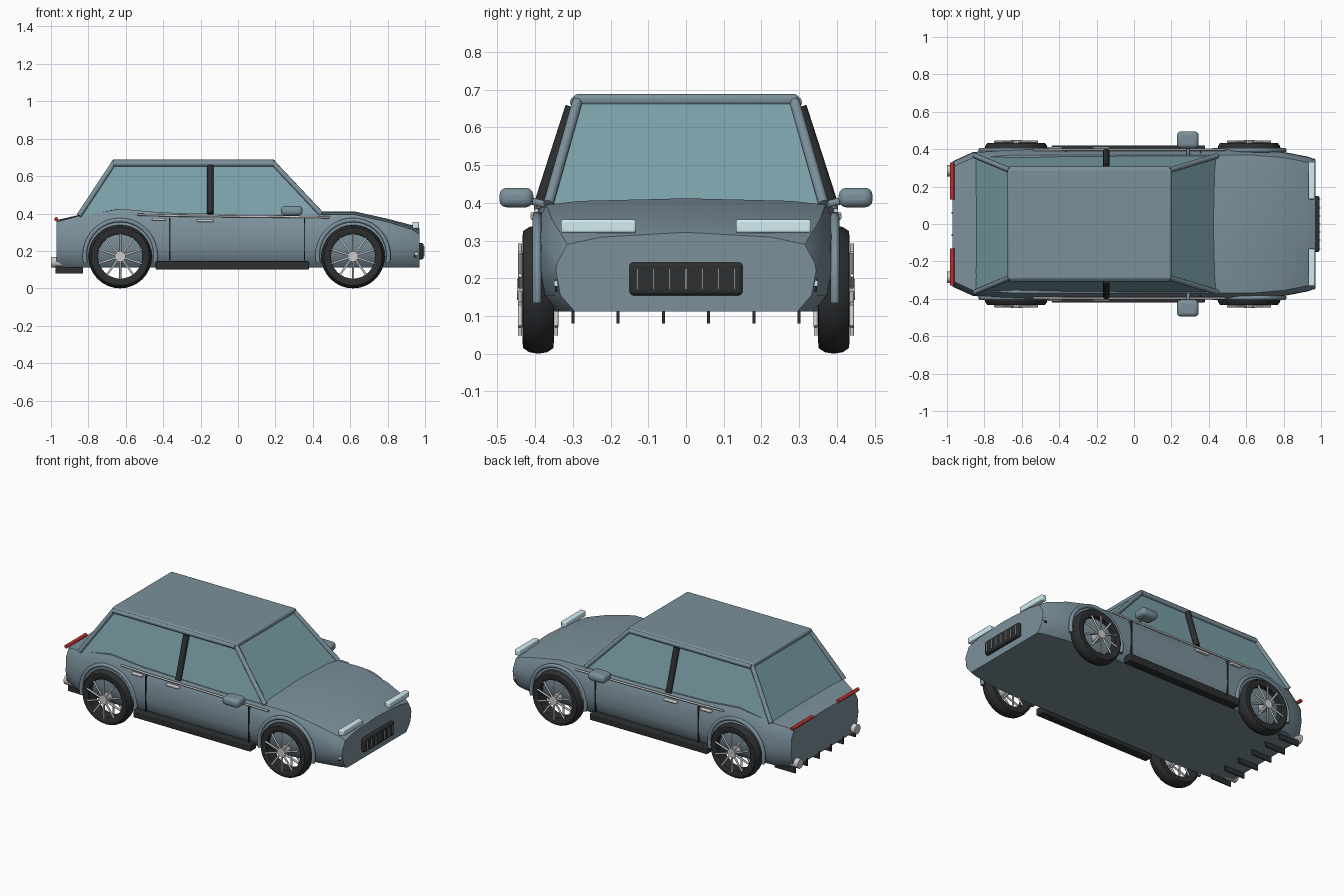
import bpy, bmesh
from math import pi, sin, cos, radians
from mathutils import Vector

if "Cube" in bpy.data.objects:
    bpy.data.objects.remove(bpy.data.objects["Cube"])


def mat(name, c):
    m = bpy.data.materials.new(name)
    m.diffuse_color = (*c, 1)
    m.use_nodes = True
    m.node_tree.nodes["Principled BSDF"].inputs["Base Color"].default_value = m.diffuse_color
    return m


PAINT = mat("paint", (0.20, 0.28, 0.33))
GLASS = mat("glass", (0.20, 0.36, 0.40))
BLACK = mat("black", (0.025, 0.028, 0.03))
CHROME = mat("chrome", (0.62, 0.63, 0.63))
LAMP = mat("lamp", (0.65, 0.85, 0.90))
RED = mat("red", (0.55, 0.03, 0.03))


def mesh(name, verts, faces, m, smooth=None):
    me = bpy.data.meshes.new(name)
    me.from_pydata(verts, [], faces)
    bm = bmesh.new()
    bm.from_mesh(me)
    bmesh.ops.recalc_face_normals(bm, faces=bm.faces)
    bm.to_mesh(me)
    bm.free()
    me.materials.append(m)
    ob = bpy.data.objects.new(name, me)
    bpy.context.collection.objects.link(ob)
    if smooth:
        me.shade_smooth()
        me.set_sharp_from_angle(angle=radians(smooth))
    return ob


def box(name, lo, hi, m, bevel=0.0):
    v = [(x, y, z) for x in (lo[0], hi[0]) for y in (lo[1], hi[1]) for z in (lo[2], hi[2])]
    f = [(0, 1, 3, 2), (4, 6, 7, 5), (0, 4, 5, 1), (2, 3, 7, 6), (0, 2, 6, 4), (1, 5, 7, 3)]
    ob = mesh(name, v, f, m, 40)
    if bevel:
        b = ob.modifiers.new("round", 'BEVEL')
        b.width, b.segments = bevel, 3
    return ob


def side_box(name, x, y, z, m, bevel=0.0):
    for s in (1, -1):
        ys = sorted((s * y[0], s * y[1]))
        box(name, (x[0], ys[0], z[0]), (x[1], ys[1], z[1]), m, bevel)


def tube(name, pts, r, m, cyclic=False, res=3):
    cu = bpy.data.curves.new(name, 'CURVE')
    cu.dimensions = '3D'
    cu.bevel_depth, cu.bevel_resolution, cu.use_fill_caps = r, res, True
    sp = cu.splines.new('POLY')
    sp.points.add(len(pts) - 1)
    for p, q in zip(sp.points, pts):
        p.co = (*q, 1)
    sp.use_cyclic_u = cyclic
    cu.materials.append(m)
    ob = bpy.data.objects.new(name, cu)
    bpy.context.collection.objects.link(ob)
    return ob


def side_tube(name, pts, r, m, res=3):
    for s in (1, -1):
        tube(name, [(x, s * y, z) for x, y, z in pts], r, m, res=res)


def lathe(name, profile, centre, m, n=32):
    # closed (radius, offset) profile spun about the y axis
    k = len(profile)
    v = [(centre[0] + r * cos(2 * pi * i / n), centre[1] + o, centre[2] + r * sin(2 * pi * i / n))
         for i in range(n) for r, o in profile]
    f = [(i * k + j, i * k + (j + 1) % k, (i + 1) % n * k + (j + 1) % k, (i + 1) % n * k + j)
         for i in range(n) for j in range(k)]
    return mesh(name, v, f, m, 45)


# lower body: cross-sections (x, half width, centre height, shoulder height)
sections = [(-0.97, .335, .365, .355), (-0.86, .385, .39, .385), (-0.63, .40, .41, .425),
            (-0.40, .40, .405, .405), (0.10, .40, .40, .395), (0.42, .40, .412, .395),
            (0.62, .40, .412, .395), (0.80, .385, .372, .355), (0.93, .36, .338, .315),
            (0.97, .345, .322, .29)]
verts = []
for x, w, top, sh in sections:
    half = [(w - .05, .112), (w - .012, .155), (w, .22), (w - .003, sh - .05),
            (w - .03, sh), (w - .12, top - (top - sh) * .4)]
    verts += [(x, y, z) for y, z in half] + [(x, 0, top)]
    verts += [(x, -y, z) for y, z in reversed(half)]
k = 13
faces = [(i * k + j, i * k + (j + 1) % k, (i + 1) * k + (j + 1) % k, (i + 1) * k + j)
         for i in range(len(sections) - 1) for j in range(k)]
faces += [tuple(range(k)), tuple(range(len(verts) - k, len(verts)))]
mesh("lower_body", verts, faces, PAINT, 32)

# glass cabin and roof
base = [(-.85, .365, .38), (.44, .365, .395)]
head = [(-.665, .288, .67), (.19, .288, .67)]
cv = [(x, s * y, z) for ring in (base, head) for x, y, z, s in
      [(*ring[0], -1), (*ring[1], -1), (*ring[1], 1), (*ring[0], 1)]]
mesh("cabin_glass", cv, [(0, 1, 2, 3), (4, 5, 6, 7)] +
     [(i, (i + 1) % 4, (i + 1) % 4 + 4, i + 4) for i in range(4)], GLASS)
box("roof", (-.675, -.298, .658), (.20, .298, .689), PAINT, .012)

# pillars
side_tube("front_pillar", [(.19, .288, .668), (.445, .365, .397)], .014, PAINT)
side_tube("rear_pillar", [(-.665, .288, .668), (-.85, .365, .388)], .014, PAINT)
side_tube("roof_rail", [(-.665, .292, .667), (.19, .292, .667)], .016, PAINT)
side_tube("middle_pillar", [(-.148, .303, .655), (-.148, .385, .40)], .018, BLACK)

# door seams, trim, handles, skirts, mirrors
for x in (-.365, .355):
    side_box("door_seam", (x - .003, x + .003), (.38, .404), (.15, .375), BLACK)
side_tube("belt_trim", [(-.54, .396, .394), (-.3, .397, .388), (.49, .397, .380)], .006, CHROME)
side_box("rear_door_handle", (-.46, -.385), (.39, .412), (.362, .376), CHROME, .005)
side_box("front_door_handle", (-.22, -.13), (.39, .412), (.355, .369), CHROME, .005)
side_box("side_skirt", (-.44, .38), (.36, .42), (.10, .145), BLACK, .006)
side_box("wing_mirror", (.23, .345), (.405, .495), (.388, .44), PAINT, .02)
side_tube("mirror_arm", [(.29, .37, .395), (.29, .43, .41)], .01, PAINT)

# wheels and arches
tyre = [(.118, -.034), (.135, -.042), (.155, -.04), (.166, -.024), (.17, 0),
        (.166, .024), (.155, .04), (.135, .042), (.118, .034)]
for wx in (-.63, .615):
    for s in (1, -1):
        c = (wx, s * .392, .17)
        lathe("tyre", tyre, c, BLACK)
        lathe("hub", [(.001, -.056), (.028, -.056), (.028, .056), (.001, .056)], c, CHROME, 16)
        for i in range(10):
            a = 2 * pi * i / 10 + pi / 2
            for o in (-.048, .048):
                tube("spoke", [(wx + r * cos(a), c[1] + o, .17 + r * sin(a)) for r in (.015, .122)],
                     .006, CHROME, res=1)
        arc = [radians(-12 + 204 * i / 20) for i in range(21)]
        tube("wheel_arch", [(wx + .19 * cos(a), s * .395, .175 + .19 * sin(a)) for a in arc],
             .012, PAINT)

# nose: grille, headlights, fog lights
box("grille", (.955, -.15, .155), (.992, .15, .242), BLACK, .01)
for i in range(7):
    y = -.129 + .043 * i
    box("grille_bar", (.985, y - .002, .17), (.996, y + .002, .226), CHROME)
side_box("headlight", (.932, .968), (.132, .332), (.32, .356), LAMP, .007)
side_box("fog_light", (.945, .965), (.325, .35), (.178, .194), LAMP, .003)
side_box("fog_light_surround", (.94, .955), (.33, .348), (.165, .21), BLACK, .003)

# tail: lights, exhausts, diffuser
side_tube("tail_light", [(-.972, .13, .37), (-.972, .33, .37)], .011, RED)
side_tube("exhaust", [(-1.0, .285, .14), (-.92, .285, .14)], .03, CHROME)
for i in range(6):
    y = -.30 + .12 * i
    box("diffuser_fin", (-.975, y - .004, .08), (-.83, y + .004, .125), BLACK)
